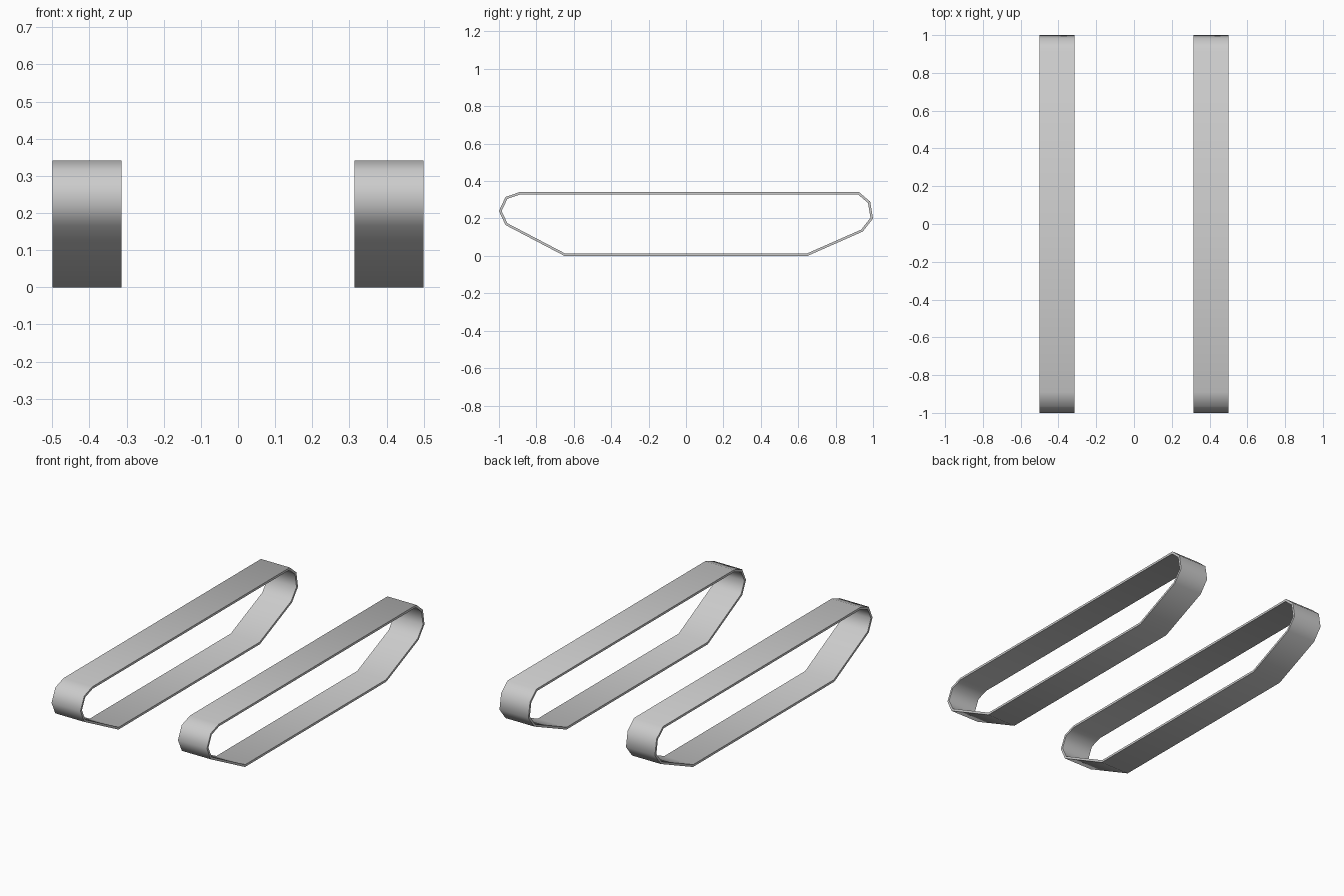
import bpy, bmesh, math
from mathutils import Vector

cube = bpy.data.objects.get("Cube")
if cube:
    bpy.data.objects.remove(cube)

# Track metal
metal = bpy.data.materials.new("track grey")
metal.use_nodes = True
GREY = (0.6, 0.6, 0.6, 1)
metal.diffuse_color = GREY
metal.node_tree.nodes["Principled BSDF"].inputs["Base Color"].default_value = GREY

# Side outline of the belt as (y, z), running clockwise from the front top
OUTLINE = [(-0.89, 0.341), (0.925, 0.341), (0.985, 0.29), (1.0, 0.2), (0.945, 0.13),
           (0.65, 0), (-0.65, 0), (-0.965, 0.165), (-1.0, 0.24), (-0.965, 0.315)]
THICKNESS = 0.013
INNER_X, OUTER_X = 0.314, 0.5


def inset(points, distance):
    """Move every corner inwards so that all walls keep the same thickness."""
    pts = [Vector(p) for p in points]
    result = []
    for i, p in enumerate(pts):
        a = (p - pts[i - 1]).normalized()
        b = (pts[(i + 1) % len(pts)] - p).normalized()
        na, nb = Vector((a.y, -a.x)), Vector((b.y, -b.x))
        result.append(p + (na + nb) * distance / (1 + na.dot(nb)))
    return result


def belt(name, x0, x1):
    """Closed flat belt spanning x0 to x1."""
    bm = bmesh.new()
    loops = [[bm.verts.new((x, p[0], p[1])) for p in ring]
             for x, ring in ((x0, OUTLINE), (x1, OUTLINE),
                             (x1, inset(OUTLINE, THICKNESS)), (x0, inset(OUTLINE, THICKNESS)))]
    n = len(OUTLINE)
    for k in range(4):
        a, b = loops[k], loops[(k + 1) % 4]
        for i in range(n):
            j = (i + 1) % n
            bm.faces.new((a[i], a[j], b[j], b[i]))
    bmesh.ops.recalc_face_normals(bm, faces=bm.faces)
    mesh = bpy.data.meshes.new(name)
    bm.to_mesh(mesh)
    bm.free()
    mesh.materials.append(metal)
    obj = bpy.data.objects.new(name, mesh)
    bpy.context.collection.objects.link(obj)
    bpy.ops.object.select_all(action="DESELECT")
    obj.select_set(True)
    bpy.context.view_layer.objects.active = obj
    bpy.ops.object.shade_smooth_by_angle(angle=math.radians(62))


belt("left_track", INNER_X, OUTER_X)
belt("right_track", -OUTER_X, -INNER_X)
